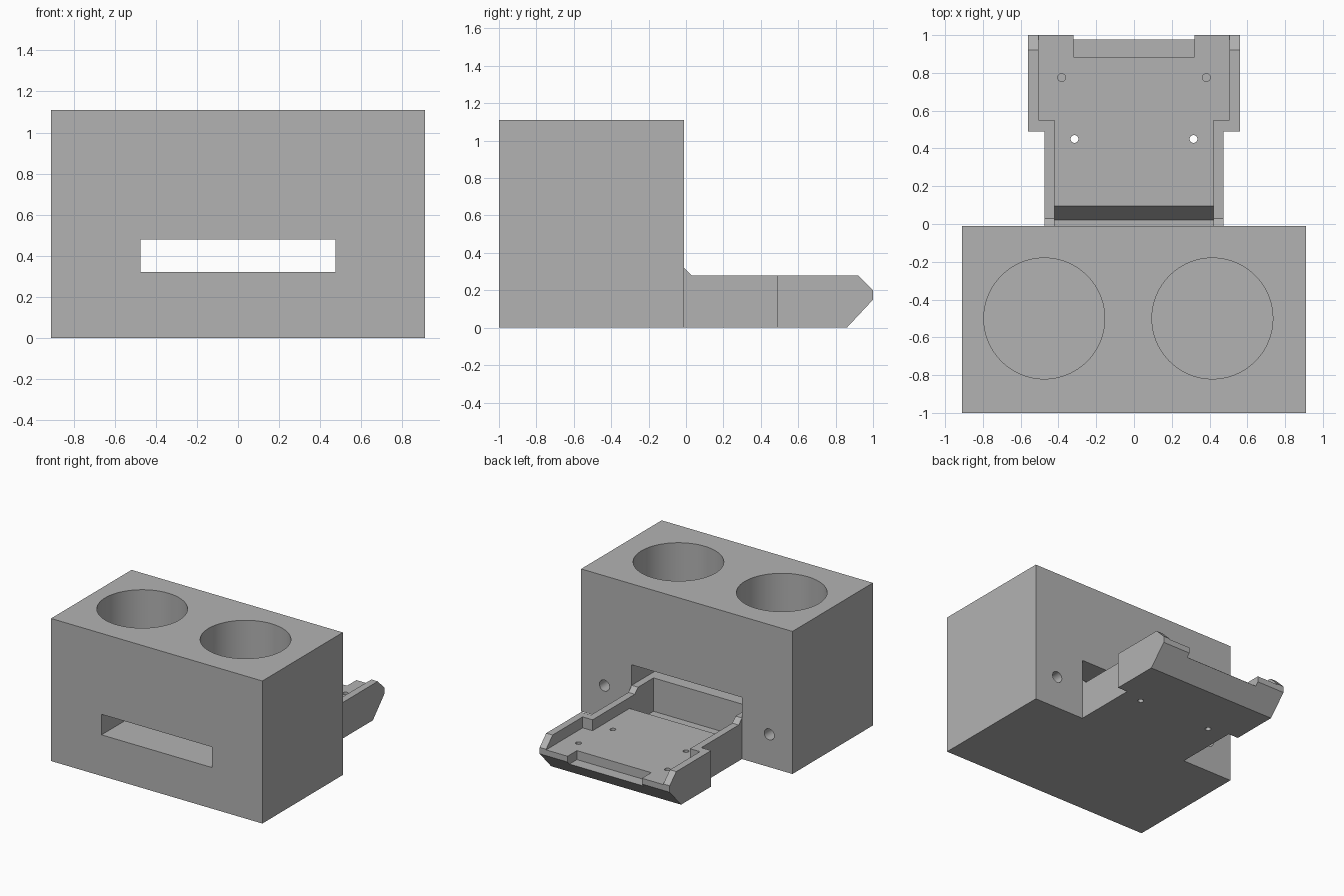
import bpy, bmesh, math
from mathutils import Matrix, Vector

cube = bpy.data.objects.get("Cube")
if cube:
    bpy.data.objects.remove(cube, do_unlink=True)

grey = bpy.data.materials.new("plain_grey")
grey.use_nodes = True
colour = (0.45, 0.45, 0.45, 1)
grey.diffuse_color = colour
grey.node_tree.nodes["Principled BSDF"].inputs["Base Color"].default_value = colour


def finish(name, bm):
    bmesh.ops.recalc_face_normals(bm, faces=bm.faces)
    mesh = bpy.data.meshes.new(name)
    bm.to_mesh(mesh)
    bm.free()
    mesh.materials.append(grey)
    obj = bpy.data.objects.new(name, mesh)
    bpy.context.collection.objects.link(obj)
    return obj


def side_profile(name, half_width, points):
    """Extrude a (y, z) outline symmetrically across x."""
    bm = bmesh.new()
    face = bm.faces.new([bm.verts.new((-half_width, y, z)) for y, z in points])
    result = bmesh.ops.extrude_face_region(bm, geom=[face])
    verts = [v for v in result["geom"] if isinstance(v, bmesh.types.BMVert)]
    bmesh.ops.translate(bm, verts=verts, vec=(2 * half_width, 0, 0))
    return finish(name, bm)


def box(name, x0, x1, y0, y1, z0, z1):
    obj = side_profile(name, (x1 - x0) / 2, [(y0, z0), (y1, z0), (y1, z1), (y0, z1)])
    obj.data.transform(Matrix.Translation(((x0 + x1) / 2, 0, 0)))
    return obj


def cylinder(name, start, end, radius, sides):
    start, end = Vector(start), Vector(end)
    axis = end - start
    turn = Vector((0, 0, 1)).rotation_difference(axis).to_matrix().to_4x4()
    bm = bmesh.new()
    bmesh.ops.create_cone(bm, cap_ends=True, segments=sides, radius1=radius, radius2=radius,
                          depth=axis.length, matrix=Matrix.Translation((start + end) / 2) @ turn)
    return finish(name, bm)


def combine(target, tool, operation="DIFFERENCE"):
    """Apply a boolean and discard the tool."""
    mod = target.modifiers.new(tool.name, "BOOLEAN")
    mod.operation, mod.solver, mod.object = operation, "EXACT", tool
    bpy.context.view_layer.objects.active = target
    bpy.ops.object.modifier_apply(modifier=mod.name)
    bpy.data.objects.remove(tool, do_unlink=True)


# Main block
TOP, BACK = 1.11, -0.01
body = box("holder_body", -0.91, 0.91, -1, BACK, 0, TOP)

# Rear tray: chamfered side outline, narrowed next to the block
tray = side_profile("tray", 0.56, [(-0.1, 0), (0.86, 0), (1, 0.15), (1, 0.20), (0.92, 0.28),
                                   (0.03, 0.28), (BACK, 0.32), (-0.1, 0.32)])
for side in (-1, 1):
    x0, x1 = sorted((side * 0.475, side * 0.7))
    combine(tray, box("tray_shoulder", x0, x1, -0.3, 0.49, -0.1, 0.5))
combine(body, tray, "UNION")

# Slot passing through the block
combine(body, box("slot", -0.475, 0.475, -1.1, 0.0, 0.32, 0.48))

# Trench running under the slot, with a ramp up to the tray floor
FLOOR = 0.195
combine(body, side_profile("trench", 0.42, [(-0.2, 0.06), (0.02, 0.06), (0.095, FLOOR),
                                            (0.095, 0.4), (-0.2, 0.4)]))

# Tray recess, wide at the back, and the rear notch
combine(body, box("narrow_recess", -0.42, 0.42, 0.05, 0.6, FLOOR, 0.5))
combine(body, box("wide_recess", -0.505, 0.505, 0.55, 1.1, FLOOR, 0.5))
combine(body, box("rear_notch", -0.32, 0.32, 0.885, 1.1, 0.125, 0.5))

# Two large round wells in the top
for x in (-0.475, 0.415):
    combine(body, cylinder("well", (x, -0.5, 0.56), (x, -0.5, TOP + 0.1), 0.32, 96))

# Small holes: through and blind in the tray, blind in the back face
for side in (-1, 1):
    combine(body, cylinder("through_hole", (side * 0.315, 0.45, -0.1),
                           (side * 0.315, 0.45, 0.4), 0.021, 24))
    combine(body, cylinder("blind_hole", (side * 0.383, 0.775, 0.06),
                           (side * 0.383, 0.775, 0.4), 0.021, 24))
    combine(body, cylinder("back_hole", (side * 0.71, -0.3, 0.255),
                           (side * 0.71, 0.1, 0.255), 0.043, 32))

# Smooth round walls, crisp edges
bpy.ops.object.select_all(action="DESELECT")
body.select_set(True)
bpy.context.view_layer.objects.active = body
bpy.ops.object.shade_smooth_by_angle(angle=math.radians(25))
